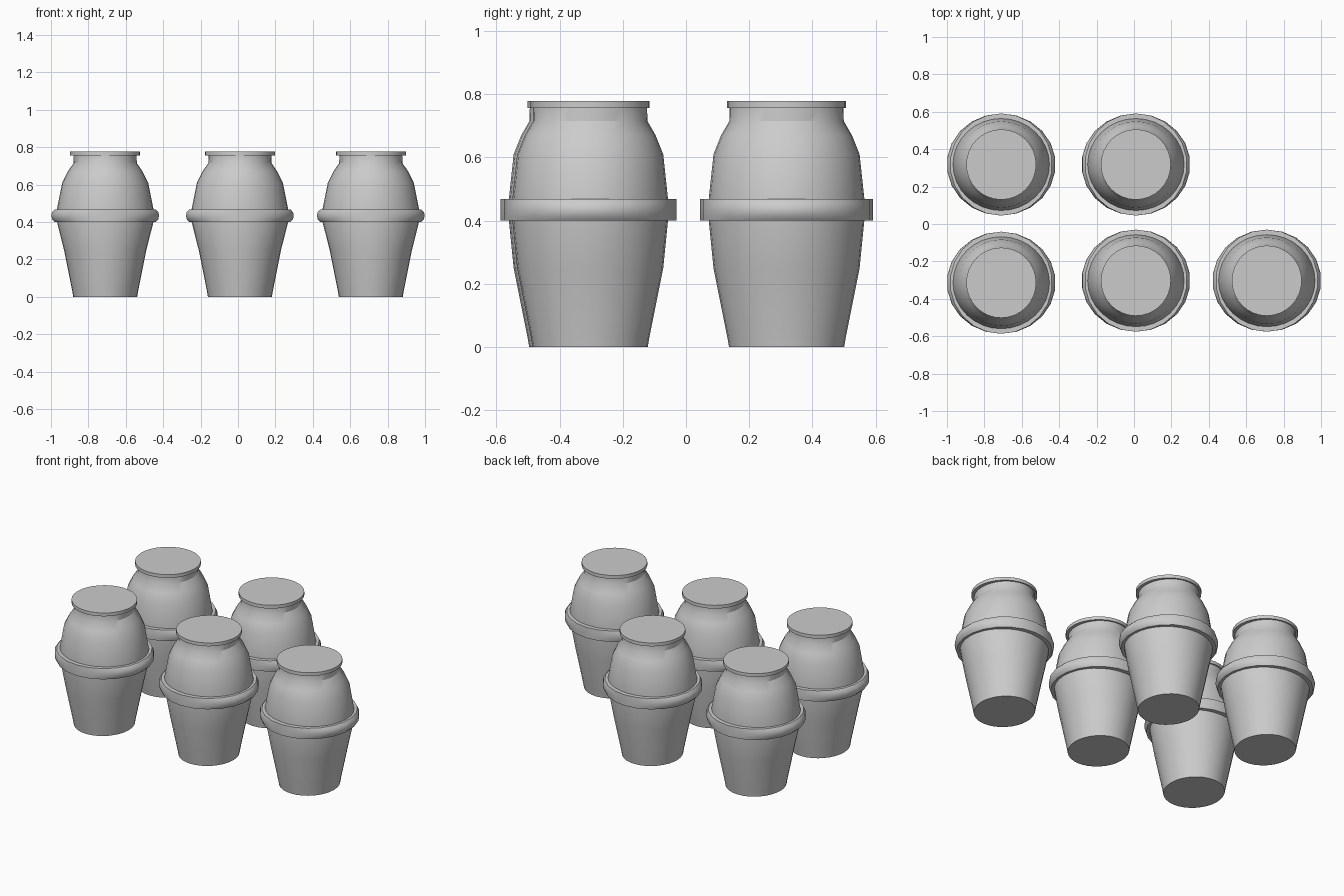
import bpy, bmesh
from math import cos, sin, pi, radians

if "Cube" in bpy.data.objects:
    bpy.data.objects.remove(bpy.data.objects["Cube"])


def loft(name, rings, sides, center, phase=0.0):
    """Closed solid through elliptical rings given as (z, x radius, y radius)."""
    bm = bmesh.new()
    loops = []
    for z, rx, ry in rings:
        angles = [2 * pi * (i + phase) / sides for i in range(sides)]
        loops.append([bm.verts.new((rx * cos(a), ry * sin(a), z)) for a in angles])
    for low, high in zip(loops, loops[1:]):
        for i in range(sides):
            j = (i + 1) % sides
            bm.faces.new((low[i], low[j], high[j], high[i]))
    bm.faces.new(loops[0][::-1])
    bm.faces.new(loops[-1])
    mesh = bpy.data.meshes.new(name)
    bm.to_mesh(mesh)
    bm.free()
    obj = bpy.data.objects.new(name, mesh)
    bpy.context.collection.objects.link(obj)
    obj.location = (*center, 0)
    bpy.ops.object.select_all(action='DESELECT')
    obj.select_set(True)
    bpy.context.view_layer.objects.active = obj
    bpy.ops.object.shade_smooth_by_angle(angle=radians(32))
    return obj


# Profiles differ slightly between width and depth
BODY = [(0, .171, .182), (.03, .176, .187), (.25, .220, .231), (.40, .258, .246),
        (.47, .258, .246), (.61, .230, .231), (.67, .200, .207),
        (.715, .169, .181), (.76, .168, .180)]
BAND = [(.40, .273, .273), (.415, .287, .273), (.435, .291, .273),
        (.453, .287, .273), (.468, .273, .273)]
LIP = [(.757, .187, .188), (.778, .187, .188)]

CENTERS = [(-.71, .318), (.01, .318), (-.71, -.314), (.01, -.303), (.71, -.303)]

# Five jars: tapered body, belt around the middle, flat lid
for n, c in enumerate(CENTERS, 1):
    loft(f"jar_body_{n}", BODY, 32, c)
    loft(f"jar_band_{n}", BAND, 22, c, 0.5)
    loft(f"jar_lid_{n}", LIP, 32, c)
